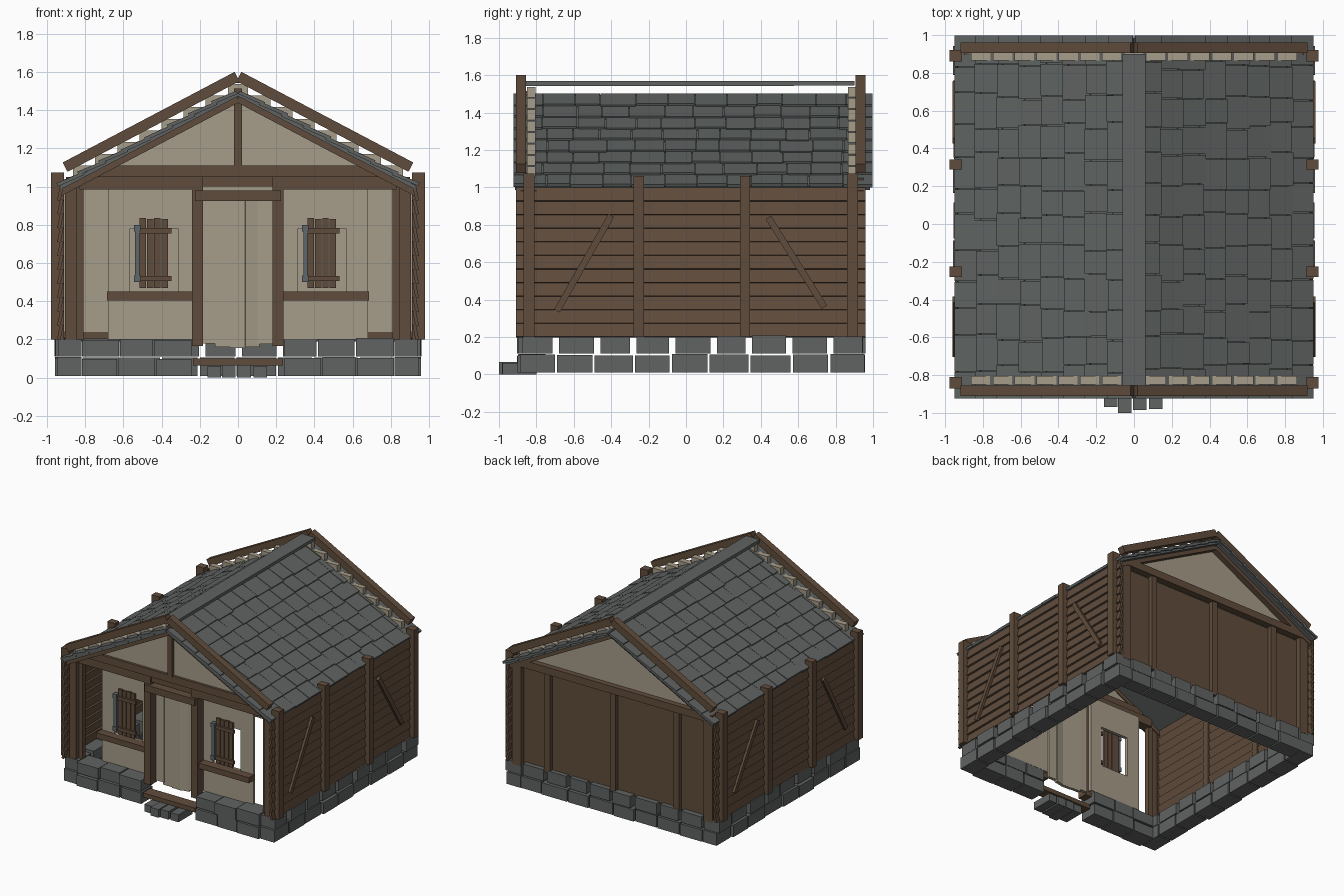
import bpy, bmesh, random
from mathutils import Matrix, Vector

random.seed(4)
if "Cube" in bpy.data.objects:
    bpy.data.objects.remove(bpy.data.objects["Cube"])


def material(name, rgb):
    m = bpy.data.materials.new(name)
    m.use_nodes = True
    m.diffuse_color = (*rgb, 1)
    m.node_tree.nodes["Principled BSDF"].inputs["Base Color"].default_value = (*rgb, 1)
    return m


WOOD = material("brown timber", (0.118, 0.073, 0.045))
PLASTER = material("beige boards", (0.38, 0.335, 0.25))
STONE = material("grey stone", (0.115, 0.126, 0.12))
METAL = material("hinge iron", (0.11, 0.135, 0.15))


def span(x0, x1, y0, y1, z0, z1, turn=0):
    """Box between limits, optionally turned about z."""
    centre = Vector((x0 + x1, y0 + y1, z0 + z1)) / 2
    return (Matrix.Translation(centre) @ Matrix.Rotation(turn, 4, "Z")
            @ Matrix.Diagonal((x1 - x0, y1 - y0, z1 - z0, 1)))


def bar(a, b, depth, height):
    """Box running from a to b; depth is its horizontal thickness."""
    a, b = Vector(a), Vector(b)
    d = b - a
    return (Matrix.Translation((a + b) / 2) @ d.to_track_quat("X", "Z").to_matrix().to_4x4()
            @ Matrix.Diagonal((d.length, depth, height, 1)))


def part(name, mat, boxes):
    bm = bmesh.new()
    for matrix in boxes:
        bmesh.ops.create_cube(bm, size=1, matrix=matrix)
    mesh = bpy.data.meshes.new(name)
    bm.to_mesh(mesh)
    bm.free()
    mesh.materials.append(mat)
    bpy.context.collection.objects.link(bpy.data.objects.new(name, mesh))


def cuts(start, end, step, wobble):
    """Jittered intervals covering start to end."""
    n = max(1, round((end - start) / step))
    p = [start + (end - start) * i / n for i in range(n + 1)]
    p[1:-1] = [v + random.uniform(-wobble, wobble) for v in p[1:-1]]
    return list(zip(p, p[1:]))


SIDES = (-1, 1)
SLOPE = 0.527
j = random.uniform

# Stone footing: two courses, open at the doorway
stones = []
for z0, z1, gap in ((0.01, 0.105, 0.006), (0.112, 0.205, 0.017)):
    for a, b in cuts(-0.89, 0.96, 0.205, 0.02):
        top, out = z1 + j(-0.006, 0.005), j(-0.01, 0.01)
        for s in SIDES:
            x = sorted((s * 0.82, s * (0.95 + out)))
            stones.append(span(*x, a + gap, b - gap, z0, top))
    for a, b in cuts(-0.82, 0.82, 0.2, 0.02):
        stones.append(span(a + gap, b - gap, 0.83, 0.95 + j(-0.01, 0.01), z0, z1))
    for s in SIDES:
        for a, b in cuts(0.24, 0.82, 0.19, 0.02):
            x = sorted((s * (a + 0.004), s * (b - 0.004)))
            stones.append(span(*x, -0.89 + j(-0.015, 0.01), -0.75, z0, z1 + j(-0.008, 0.004)))
part("stone_footing", STONE, stones)

# Door steps
part("door_steps", STONE, [
    span(x, x + 0.072, y, -0.8, 0, h) for x, y, h in
    ((-0.16, -0.97, 0.06), (-0.085, -1, 0.066), (-0.005, -0.985, 0.066), (0.08, -0.98, 0.06))])

# Lapped side walls, posts and braces
planks, posts, braces = [], [], []
pitch = 0.8 / 11
for s in SIDES:
    for i in range(11):
        z = 0.2 + i * pitch
        planks.append(bar((s * 0.938, 0.025, z), (s * 0.922, 0.025, z + pitch + 0.005), 1.87, 0.018))
    for y, w, top in ((-0.84, 0.06, 1.075), (-0.252, 0.055, 1.06), (0.315, 0.055, 1.06), (0.89, 0.06, 1.075)):
        x = sorted((s * 0.91, s * 0.978))
        posts.append(span(*x, y - w / 2, y + w / 2, 0.2, top))
    for a, b in (((-0.69, 0.34), (-0.4, 0.85)), ((0.74, 0.36), (0.44, 0.84))):
        braces.append(bar((s * 0.952, *a), (s * 0.952, *b), 0.02, 0.035))
    # Front and back corner posts beside the side posts
    for x0, x1, y0, y1, z in ((0.845, 0.905, -0.87, -0.81, 0.17), (0.81, 0.85, -0.835, -0.8, 0.2),
                              (0.82, 0.9, 0.885, 0.945, 0.18)):
        x = sorted((s * x0, s * x1))
        posts.append(span(*x, y0, y1, z, 1.03))
part("side_wall_planks", WOOD, planks)
part("corner_and_side_posts", WOOD, posts)
part("side_braces", WOOD, braces)

# Back wall: boards outside, pale planks inside
part("back_wall", WOOD, [span(-0.92, 0.92, 0.88, 0.905, 0.19, 0.98),
                         span(-0.9, 0.9, 0.845, 0.87, 0.19, 0.24)])
part("back_wall_frame", WOOD,
     [span(x - 0.025, x + 0.025, 0.9, 0.94, 0.19, 1.0) for x in (-0.57, 0, 0.59)]
     + [span(-0.9, 0.9, 0.895, 0.95, 0.99, 1.05)])
part("back_wall_lining", PLASTER, [
    span(-0.91, 0.91, 0.85 + 0.003 * (i % 2), 0.87, 0.24 + i * 0.156, 0.396 + i * 0.156) for i in range(5)])

# Front panels with window openings, shutters and sills
panels, shutters, hinges, sills = [], [], [], []
for s, off in ((-1, -0.44), (1, 0.44)):
    x0, x1 = sorted((s * 0.68, s * 0.21))
    h0, h1 = off - 0.125, off + 0.125
    panels += [span(x0, h0, -0.775, -0.75, 0.2, 1.0), span(h1, x1, -0.775, -0.75, 0.2, 1.0),
               span(h0, h1, -0.775, -0.75, 0.2, 0.45), span(h0, h1, -0.775, -0.75, 0.78, 1.0)]
    for i in range(4):
        x = off - 0.075 + i * 0.038
        shutters.append(span(x, x + 0.034, -0.802, -0.785, 0.47, 0.835 - 0.004 * (i % 2)))
    shutters += [span(off - 0.09, off + 0.092, -0.818, -0.8, z, z + 0.028) for z in (0.505, 0.755)]
    hinges.append(span(off - 0.098, off - 0.075, -0.825, -0.8, 0.51, 0.79))
    hinges += [span(off - 0.105, off - 0.07, -0.83, -0.795, z, z + 0.035) for z in (0.5, 0.765)]
    x = sorted((s * 0.685, s * 0.235))
    sills.append(span(*x, -0.84, -0.765, 0.405, 0.45))
part("front_panels", PLASTER, panels)
part("window_shutters", WOOD, shutters)
part("shutter_hinges", METAL, hinges)
part("window_sills", WOOD, sills)

# Door of uneven planks, with its frame
part("door_planks", PLASTER, [
    span(a, b + 0.01, -0.79, -0.765, 0.165 + j(-0.01, 0.015), 0.94, j(-0.22, 0.22))
    for a, b in cuts(-0.185, 0.175, 0.075, 0.008)])
part("door_frame", WOOD, [
    span(-0.24, -0.183, -0.86, -0.78, 0.165, 1.05), span(0.18, 0.237, -0.86, -0.78, 0.165, 1.05),
    span(-0.225, 0.225, -0.88, -0.8, 0.925, 0.98), span(-0.183, 0.18, -0.85, -0.8, 1.0, 1.05),
    span(-0.235, 0.235, -0.885, -0.79, 0.065, 0.1)])

# Front tie beams and king post
part("front_beams", WOOD, [
    span(-0.83, -0.235, -0.86, -0.78, 0.985, 1.055), span(0.235, 0.83, -0.86, -0.78, 0.985, 1.055),
    span(-0.75, 0.75, -0.87, -0.79, 1.05, 1.11), span(-0.02, 0.02, -0.875, -0.83, 1.1, 1.515)])

# Gables of stepped boards whose ends rise above the tiles
for name, y0, y1 in (("front_gable", -0.85, -0.805), ("back_gable", 0.865, 0.905)):
    boards = []
    for i in range(8):
        z0 = 1.05 + i * 0.061
        half = (1.566 - z0 - 0.061) / SLOPE
        boards.append(span(-half, half, y0, y1, z0, z0 + 0.061))
    part(name, PLASTER, boards)


def roof_bar(s, x0, x1, ridge_z, y0, y1, thick, lift=0):
    """Box following one roof slope; lift raises its lower end."""
    y = (y0 + y1) / 2
    return bar((s * x0, y, ridge_z - SLOPE * x0), (s * x1, y, ridge_z - SLOPE * x1 + lift), y1 - y0, thick)


# Roof deck, lapped tiles, ridge cap
part("roof_deck", STONE, [roof_bar(s, 0, 0.93, 1.485, -0.915, 0.985, 0.02) for s in SIDES])
tiles = []
for s in SIDES:
    for row in range(8):
        x0 = 0.015 + row * 0.1165
        for n, (a, b) in enumerate(cuts(-0.925, 1.0, 0.16, 0.025)):
            end = x0 + 0.1165 + (0 if row == 7 else j(0, 0.014))
            tiles.append(roof_bar(s, max(0.005, x0 - 0.02), end, 1.496, a + 0.002, b - 0.002,
                                  0.018, 0.013 + j(-0.003, 0.003)))
part("roof_tiles", STONE, tiles)
part("ridge_cap", STONE, [span(-0.06, 0.06, a, b, 1.543 + j(-0.002, 0.002), 1.568)
                          for a, b in cuts(-0.86, 0.9, 0.3, 0.03)])

# Bargeboards above the tiles, rafters below
boards, rafters = [], []
for s in SIDES:
    for y0, y1 in ((-0.91, -0.855), (0.905, 0.96)):
        boards.append(roof_bar(s, 0.005, 0.905, 1.579, y0, y1, 0.055))
    for y0, y1 in ((-0.885, -0.8), (0.865, 0.95)):
        rafters.append(roof_bar(s, 0, 0.93, 1.458, y0, y1, 0.035))
part("bargeboards", WOOD, boards)
part("gable_rafters", WOOD, rafters)
